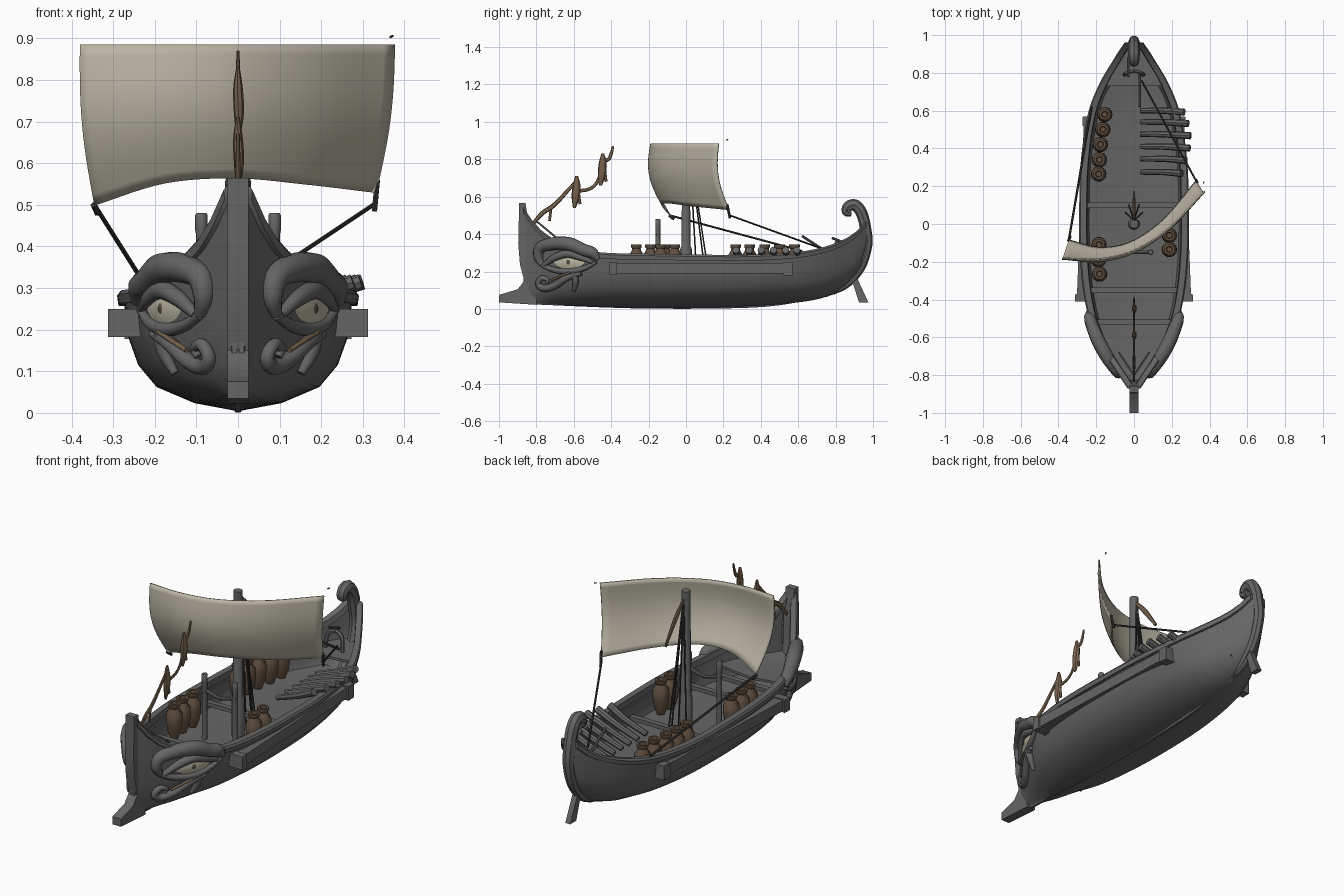
import bpy, bmesh, math
from mathutils import Vector

if "Cube" in bpy.data.objects:
    bpy.data.objects.remove(bpy.data.objects["Cube"])

def mat(name, r, g, b):
    m = bpy.data.materials.new(name)
    m.diffuse_color = (r, g, b, 1)
    m.use_nodes = True
    m.node_tree.nodes["Principled BSDF"].inputs["Base Color"].default_value = m.diffuse_color
    return m

GREY = mat("weathered grey wood", .13, .13, .13)
CLAY = mat("brown clay", .125, .08, .052)
HIDE = mat("tan hide", .18, .12, .072)
SAIL = mat("cream canvas", .50, .465, .375)
ROPE = mat("dark rope", .038, .037, .035)
EYE = mat("pale eye", .52, .49, .38)
IRIS = mat("dark iris", .09, .075, .05)

def make(name, verts, faces, m):
    me = bpy.data.meshes.new(name)
    me.from_pydata([tuple(v) for v in verts], [], faces)
    bm = bmesh.new()
    bm.from_mesh(me)
    bmesh.ops.recalc_face_normals(bm, faces=bm.faces)
    bm.to_mesh(me)
    bm.free()
    me.materials.append(m)
    o = bpy.data.objects.new(name, me)
    bpy.context.collection.objects.link(o)
    return o

def loft(name, rings, m):
    n, k = len(rings[0]), len(rings)
    faces = [(i*n+j, i*n+(j+1) % n, (i+1)*n+(j+1) % n, (i+1)*n+j)
             for i in range(k-1) for j in range(n)]
    faces += [tuple(range(n)), tuple(range((k-1)*n, k*n))]
    return make(name, [v for r in rings for v in r], faces, m)

def interp(xs, vs, x):
    """smooth (Hermite) interpolation through a few points"""
    x = min(max(x, xs[0]), xs[-1])
    i = max(j for j in range(len(xs)-1) if xs[j] <= x)
    def slope(j):
        a, b = max(j-1, 0), min(j+1, len(xs)-1)
        return (vs[b]-vs[a]) / (xs[b]-xs[a])
    h = xs[i+1]-xs[i]
    t = (x-xs[i])/h
    return ((2*t**3-3*t*t+1)*vs[i] + (t**3-2*t*t+t)*h*slope(i)
            + (3*t*t-2*t**3)*vs[i+1] + (t**3-t*t)*h*slope(i+1))

def tube(name, pts, radii, m, sides=8, steps=4):
    if not isinstance(radii, (list, tuple)):
        radii = [radii]*len(pts)
    n = len(pts)
    ks = list(range(n))
    steps = steps if n > 2 else 1
    ts = [i/steps for i in range((n-1)*steps+1)]
    ps = [Vector([interp(ks, [p[c] for p in pts], t) for c in range(3)]) for t in ts]
    rings, q, last = [], None, None
    for i, p in enumerate(ps):
        d = (ps[min(i+1, len(ps)-1)] - ps[max(i-1, 0)]).normalized()
        q = d.to_track_quat('Z', 'Y') if q is None else last.rotation_difference(d) @ q
        last = d
        r = interp(ks, radii, ts[i])
        rings.append([p + q @ Vector((r*math.cos(a), r*math.sin(a), 0))
                      for a in (2*math.pi*j/sides for j in range(sides))])
    return loft(name, rings, m)

def box(name, x0, x1, y0, y1, z0, z1, m=GREY):
    return loft(name, [[(x0, y, z0), (x1, y, z0), (x1, y, z1), (x0, y, z1)] for y in (y0, y1)], m)

def lathe(name, prof, loc, m, sides=14):
    return loft(name, [[(loc[0]+r*math.cos(a), loc[1]+r*math.sin(a), loc[2]+z)
                for a in (2*math.pi*j/sides for j in range(sides))] for r, z in prof], m)

# hull shape: stations of half width, keel height, sheer height
YS = [-.87, -.80, -.70, -.60, -.45, -.2, .1, .35, .6, .75, .86, .94, .975]
WS = [.02, .067, .133, .185, .237, .27, .275, .265, .225, .165, .10, .05, .022]
KS = [.03, .025, .02, .015, .01, .005, .005, .015, .035, .065, .125, .22, .34]
SS = [.535, .435, .36, .32, .292, .285, .28, .28, .295, .325, .37, .43, .48]
U = [0, .38, .71, .87, .96, 1]
V = [0, .07, .21, .4, .65, 1]

def st(y):
    return [interp(YS, a, y) for a in (WS, KS, SS)]

def hx(y, z):
    w, k, s = st(y)
    v = min(max((z-k)/(s-k), 0), 1)
    i = max(j for j in range(5) if V[j] <= v)
    return w*(U[i] + (U[i+1]-U[i])*(v-V[i])/(V[i+1]-V[i]))

def span(a, b, n):
    return [a+(b-a)*i/n for i in range(n+1)]

rings = []
for y in span(-.87, .975, 44):
    w, k, s = st(y)
    wi, ki = max(w-.018, .003), k+.02
    half = list(zip(U, V))
    full = [(-u, v) for u, v in half[:0:-1]] + half
    rings.append([(u*w, y, k+v*(s-k)) for u, v in full] +
                 [(u*wi, y, ki+v*(s-ki)) for u, v in full[::-1]])
loft("hull", rings, GREY)

# decks, the main one sinking to the middle
def deck(name, y0, y1, z, sink=0):
    loft(name, [[(sx*max(hx(y, z)-.008, .004), y, z+dz) for sx, dz in
         ((-1, -.012), (0, -.012-sink), (1, -.012), (1, 0), (0, -sink), (-1, 0))]
         for y in span(y0, y1, 14)], GREY)
deck("main_deck", -.8, .84, .165, .04)
deck("fore_deck", -.83, -.53, .245, .02)
deck("stern_deck", .73, .93, .27, .01)
for y in (.10, -.35, -.52):
    w = hx(y, .2)-.008
    box("thwart", -w, w, y-.014, y+.014, .18, .2)

# gunwales, side beams and beam ends
for sx in (-1, 1):
    rail = []
    for y in span(-.87, .96, 40):
        w, k, s = st(y)
        rail.append([(sx*max(w+a, .002), y, s+b) for a, b in
                     ((-.028, -.02), (.012, -.022), (.015, 0), (.008, .01), (-.024, .01))])
    loft("gunwale", rail, GREY)
    for nm, y0, y1, out, z0, z1 in (("side_beam", -.4, .56, 0, .19, .245),
                                    ("beam_front_end", -.41, -.37, .009, .182, .25),
                                    ("beam_rear_end", .52, .57, .007, .178, .252)):
        loft(nm, [[(sx*x, y, z) for x, z in ((hx(y, .2)-.02, z0), (.303-.04*(y+.4)+out, z0),
             (.303-.04*(y+.4)+out, z1), (hx(y, .2)-.02, z1))] for y in span(y0, y1, 12)], GREY)

# prow post with ram, extruded side profile
PROF = [(-.892, .565), (-.897, .35), (-.888, .24), (-.865, .15), (-.90, .105), (-1, .075), (-1, .035),
        (-.8, .022), (-.8, .12), (-.83, .25), (-.835, .38), (-.845, .48), (-.858, .565)]
loft("prow_post_and_ram", [[(x, y, z) for y, z in PROF] for x in (-.025, .025)], GREY)
tube("keel", [(0, -.85, .036), (0, -.3, .014), (0, .2, .013), (0, .5, .03), (0, .8, .09)], .012, GREY, 6)

# stern post with curl and steering paddle
tube("stern_post", [(0, .74, .075), (0, .85, .13), (0, .93, .22), (0, .968, .34), (0, .96, .43), (0, .94, .51),
                    (0, .905, .555), (0, .868, .548), (0, .858, .52), (0, .885, .515)],
     [.014, .024, .027, .028, .03, .031, .031, .029, .025, .02], GREY, 8)
loft("steering_paddle", [[(x, y+d, z) for x, d in ((-.014, -w), (.014, -w), (.014, w), (-.014, w))]
     for y, z, w in ((.87, .24, .014), (.905, .15, .017), (.95, .035, .025))], GREY)
tube("tiller", [(.03, .62, .39), (.03, .79, .28)], .007, GREY)
tube("tiller", [(-.03, .78, .38), (-.03, .88, .34)], .007, GREY)
for sx in (-1, 1):
    tube("stern_seat_frame", [(sx*.05, .79, .27), (sx*.04, .80, .34), (0, .81, .36)], .01, GREY, 6)

# carved face on the prow: brows, lids, curls, eyes
def carve(name, sx, pts, radii, off, m=GREY):
    tube(name, [(sx*(hx(y, z)+off), y, z) for y, z in pts], radii, m, 10)

def disc(name, sx, yc, zc, ry, rz, off, m):
    n, vs = 20, []
    for f in (1, .6, .2):
        for j in range(n):
            a = 2*math.pi*j/n
            y, z = yc+f*ry*math.cos(a), zc+f*rz*math.sin(a)*abs(math.sin(a))**.35
            vs.append((sx*(hx(y, z)+off+.008*(1-f*f)), y, z))
    fs = [(i*n+j, i*n+(j+1) % n, (i+1)*n+(j+1) % n, (i+1)*n+j) for i in (0, 1) for j in range(n)]
    make(name, vs, fs + [tuple(range(2*n, 3*n))], m)

for sx in (-1, 1):
    carve("brow", sx, [(-.77, .235), (-.79, .28), (-.775, .33), (-.70, .35), (-.62, .345), (-.55, .315),
                       (-.50, .30), (-.47, .265)],
          [.014, .026, .031, .036, .037, .034, .03, .015], .012)
    carve("upper_lid", sx, [(-.76, .235), (-.70, .275), (-.63, .295), (-.56, .275), (-.50, .25)],
          [.012, .02, .022, .019, .009], .014)
    carve("lower_lid", sx, [(-.77, .235), (-.71, .21), (-.63, .2), (-.55, .215), (-.48, .25)],
          [.012, .015, .017, .015, .008], .012)
    carve("cheek_curl", sx, [(-.56, .19), (-.63, .17), (-.70, .125), (-.76, .11), (-.79, .135),
                             (-.77, .165), (-.74, .155), (-.745, .135)],
          [.012, .018, .02, .019, .017, .015, .012, .009], .014)
    carve("tusk", sx, [(-.60, .20), (-.59, .15), (-.60, .095)], [.016, .017, .01], .012)
    carve("mouth_line", sx, [(-.62, .195), (-.68, .172), (-.73, .15)], .006, .028, HIDE)
    disc("eye_white", sx, -.625, .248, .085, .036, .014, EYE)
    disc("eye_iris", sx, -.63, .25, .016, .018, .017, IRIS)

# mast, posts and cross bar
lathe("mast", [(.032, 0), (.032, .2), (.024, .22), (.022, .76)], (0, 0, .12), GREY)
for sx in (-1, 1):
    lathe("bitt_post", [(.013, 0), (.013, .29), (.015, .3), (.015, .335), (.012, .34)], (sx*.088, -.15, .14), GREY, 10)
tube("bitt_bar", [(-.1, -.15, .40), (0, -.15, .375), (.1, -.15, .40)], .009, GREY)

# sail
SX = [0, .25, .5, .75, 1]
TOPY, BOTY = [-.18, -.185, -.14, -.02, .175], [-.085, -.125, -.09, .03, .23]
BOTZ = [.50, .553, .565, .55, .53]
NS, NT, vs = 28, 14, []
for s in span(0, 1, NS):
    for t in span(0, 1, NT):
        xb, xt = -.345+.675*s, -.38+.755*s
        zb = interp(SX, BOTZ, s)
        b = math.sin(math.pi*t)
        vs.append((xb+(xt-xb)*t + (s-.5)*.024*b,
                   interp(SX, BOTY, s)*(1-t)+interp(SX, TOPY, s)*t - (.042-.012*s)*b,
                   zb+(.885-zb)*t))
n = NT+1
sail = make("sail", vs, [(i*n+j, (i+1)*n+j, (i+1)*n+j+1, i*n+j+1) for i in range(NS) for j in range(NT)], SAIL)
mod = sail.modifiers.new("thickness", 'SOLIDIFY')
mod.thickness, mod.offset = .007, 0

# rigging
tube("left_sheet", [(-.345, -.085, .50), (-.225, .62, .31)], .006, ROPE, 6)
tube("right_sheet", [(.325, .235, .50), (.04, .76, .31)], .005, ROPE, 6)
tube("sheet_block", [(.335, .22, .56), (.328, .235, .485)], .007, ROPE, 6)
tube("left_sheet_block", [(-.347, -.09, .5), (-.338, -.065, .48)], .008, ROPE, 6)
tube("yard_rope_end", [(.366, .215, .903), (.372, .225, .906)], .003, ROPE, 5)
for x, y in ((-.045, .06), (-.03, .11), (0, .13), (.03, .11), (.045, .06)):
    tube("mast_stay", [(0, .02, .84), (x, y, .13)], .004, ROPE, 5)
tube("rear_hanging_hide", [(0, .02, .84), (0, .09, .76), (0, .17, .65)], [.009, .014, .008], HIDE).scale.x = .6

# forestay with hanging hides, flattened sideways
HANG = [("forestay_lower", [(0, -.83, .44), (0, -.77, .51), (0, -.70, .56), (0, -.59, .68)], [.009, .012, .012, .008]),
        ("forestay_middle", [(0, -.58, .63), (0, -.52, .64), (0, -.48, .67), (0, -.45, .73)], [.01, .009, .009, .012]),
        ("forestay_upper", [(0, -.45, .79), (0, -.415, .80), (0, -.40, .83), (0, -.39, .87)], [.012, .01, .009, .006]),
        ("lashing", [(0, -.72, .55), (0, -.73, .47)], .007)]
for y, z in ((-.585, .71), (-.445, .83)):
    HANG += [("hanging_hide", [(0, y, z), (0, y, z-.05), (.004, y-.005, z-.11), (0, y-.012, z-.17)],
              [.008, .021, .022, .008]),
             ("hide_leg", [(0, y+.01, z-.09), (0, y+.018, z-.15)], .008)]
for name, pts, radii in HANG:
    tube(name, pts, radii, HIDE).scale.x = .55
for sx in (-1, 1):
    tube("prow_rope", [(0, -.80, .47), (sx*.08, -.68, .37)], .005, GREY, 6)

# clay jars
JAR = [(.02, 0), (.034, .04), (.041, .09), (.039, .125), (.026, .146), (.023, .157), (.029, .165),
       (.029, .179), (.017, .179), (.014, .14)]
spots = [(-.155, .58), (-.165, .50), (-.178, .42), (-.183, .34), (-.187, .265), (-.185, -.11),
         (-.188, -.19), (-.182, -.265), (.187, -.06), (.187, -.135)]
for x, y in spots:
    lathe("jar", JAR, (x, y, .165), CLAY)

# stowed oars leaning over the right rail
for i, y in enumerate((.60, .54, .475, .41, .345, .275)):
    x1 = .265+.035*math.sin(i*.7)
    tube("stowed_oar", [(.035, y, .225), (.16, y, .27), (x1, y-.008, .315)], [.014, .017, .019], GREY, 8, 2)

# smooth shading with sharp edges kept
bpy.ops.object.select_all(action='DESELECT')
for o in bpy.context.scene.objects:
    o.select_set(True)
bpy.context.view_layer.objects.active = sail
bpy.ops.object.shade_smooth_by_angle(angle=math.radians(38))
